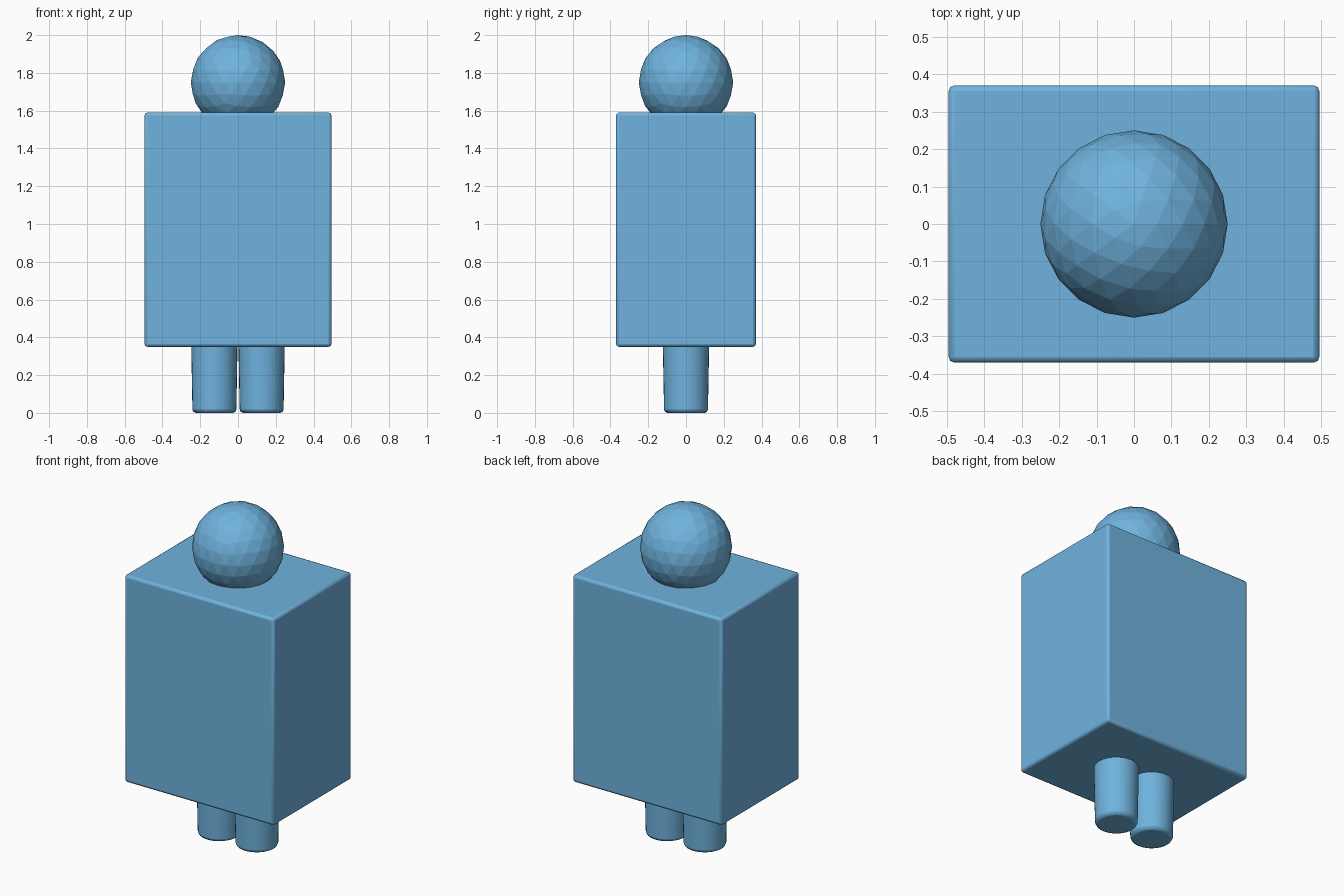
import bpy
import math

if "Cube" in bpy.data.objects:
    bpy.data.objects.remove(bpy.data.objects["Cube"])

blue = bpy.data.materials.new("sky_blue")
blue.diffuse_color = (0.16, 0.45, 0.73, 1.0)
blue.use_nodes = True
blue.node_tree.nodes["Principled BSDF"].inputs["Base Color"].default_value = blue.diffuse_color


def finish(name, bevel=0.0, segments=2, smooth=True):
    """Name the active object, colour it, round its edges and shade it."""
    ob = bpy.context.object
    ob.name = name
    bpy.ops.object.transform_apply(location=False, rotation=True, scale=True)
    ob.data.materials.append(blue)
    if smooth:
        bpy.ops.object.shade_smooth_by_angle(angle=math.radians(30))
    if bevel:
        mod = ob.modifiers.new("rounded_edges", 'BEVEL')
        mod.width = bevel
        mod.segments = segments
        mod.limit_method = 'ANGLE'
        mod.angle_limit = math.radians(40)
    return ob


# Body: tall box with slightly rounded edges
bpy.ops.mesh.primitive_cube_add(size=1, location=(0, 0, 0.97))
bpy.context.object.scale = (0.99, 0.74, 1.24)
finish("body", bevel=0.015)

# Head: faceted ball resting in the top of the body
bpy.ops.mesh.primitive_ico_sphere_add(subdivisions=3, radius=0.25,
                                      location=(0, 0, 1.75))
finish("head", smooth=False)

# Legs: two short, slightly tapered cylinders
for side, x in (("left", -0.125), ("right", 0.125)):
    bpy.ops.mesh.primitive_cone_add(vertices=32, radius1=0.116, radius2=0.123,
                                    depth=0.38, location=(x, 0, 0.19))
    finish(side + "_leg", bevel=0.018)
